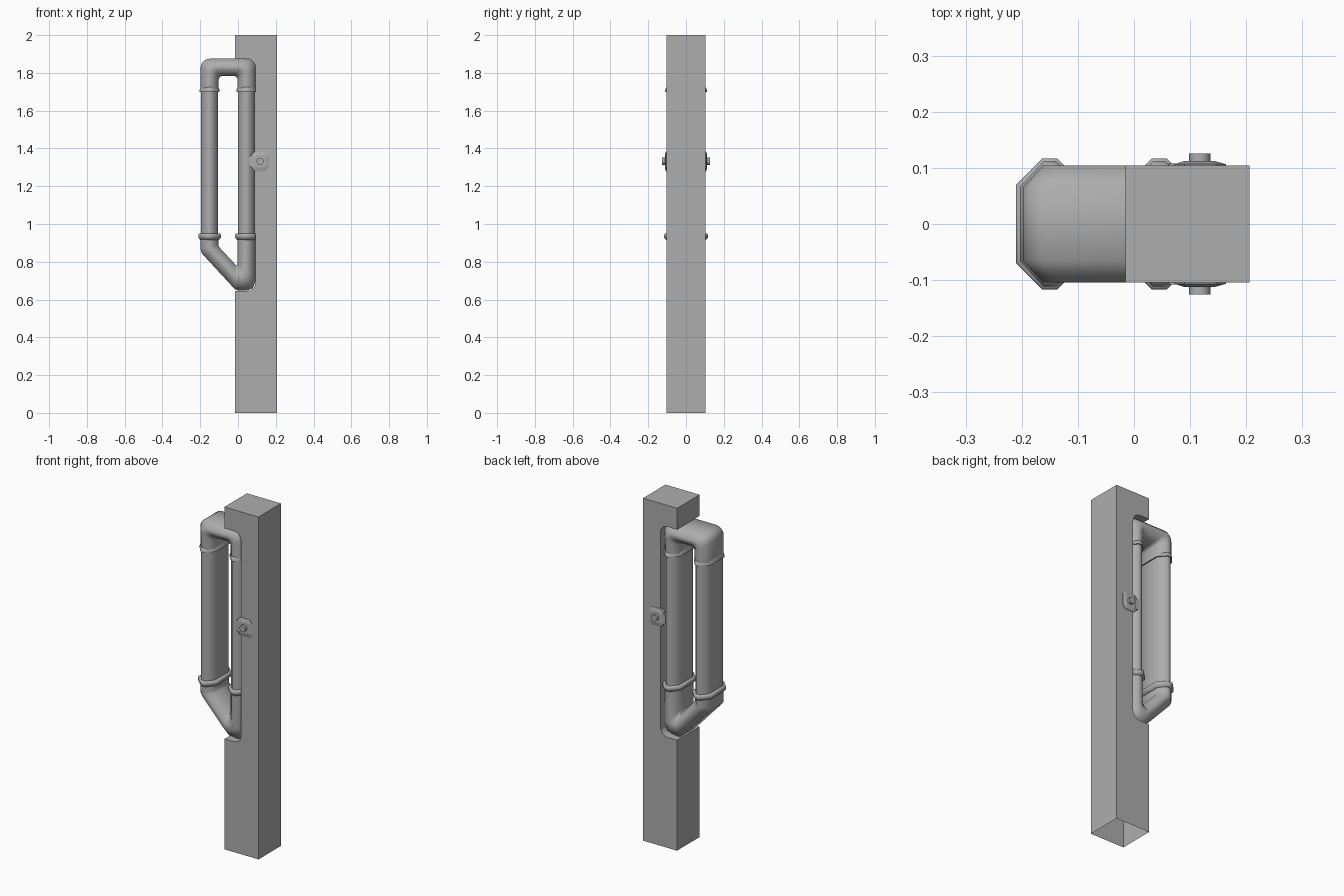
import bpy, bmesh, math
from mathutils import Vector

if "Cube" in bpy.data.objects:
    bpy.data.objects.remove(bpy.data.objects["Cube"])

GREY = bpy.data.materials.new("dark_grey")
GREY.diffuse_color = (.42, .42, .42, 1)
GREY.use_nodes = True
GREY.node_tree.nodes["Principled BSDF"].inputs["Base Color"].default_value = GREY.diffuse_color


def finish(name, bm, smooth=None):
    bmesh.ops.recalc_face_normals(bm, faces=bm.faces)
    me = bpy.data.meshes.new(name)
    bm.to_mesh(me)
    bm.free()
    me.materials.append(GREY)
    ob = bpy.data.objects.new(name, me)
    bpy.context.collection.objects.link(ob)
    if smooth:
        bpy.ops.object.select_all(action='DESELECT')
        ob.select_set(True)
        bpy.context.view_layer.objects.active = ob
        bpy.ops.object.shade_smooth_by_angle(angle=math.radians(smooth))
    return ob


def loft(name, rings, smooth=None):
    """Skin a list of equal-length rings and close both ends."""
    bm = bmesh.new()
    vs = [[bm.verts.new(p) for p in r] for r in rings]
    n = len(vs[0])
    for a, b in zip(vs, vs[1:]):
        for i in range(n):
            j = (i + 1) % n
            bm.faces.new((a[i], a[j], b[j], b[i]))
    bm.faces.new(vs[0])
    bm.faces.new(vs[-1])
    return finish(name, bm, smooth)


def arc(cx, cz, r, a0, a1, n=5):
    return [(cx + r * math.cos(math.radians(a0 + (a1 - a0) * i / (n - 1))),
             cz + r * math.sin(math.radians(a0 + (a1 - a0) * i / (n - 1)))) for i in range(n)]


# Flattened octagon section: t runs from outer (0) to inner (1) side of the bend
SECTION = [(0, -.065), (.36, -.104), (.64, -.104), (1, -.065),
           (1, .065), (.64, .104), (.36, .104), (0, .065)]


def bend(name, outer, inner):
    rings = []
    for o, i in zip(outer, inner):
        rings.append([Vector((o[0] + (i[0] - o[0]) * t, y, o[1] + (i[1] - o[1]) * t))
                      for t, y in SECTION])
    return loft(name, rings, 65)


def oct_ring(cx, z, hx, hy, c=.04):
    fx = max(hx - c, .012)
    return [Vector(p) for p in (
        (cx - hx, -hy + c, z), (cx - fx, -hy, z), (cx + fx, -hy, z), (cx + hx, -hy + c, z),
        (cx + hx, hy - c, z), (cx + fx, hy, z), (cx - fx, hy, z), (cx - hx, hy - c, z))]


# Post with rounded side notch, open underneath
NX, ZB, ZT, R = .093, .645, 1.876, .047
profile = [(-.015, 0), (.2055, 0), (.2055, 2), (-.015, 2), (-.015, ZT)]
profile += arc(NX - R, ZT - R, R, 90, 0) + arc(NX - R, ZB + R, R, 0, -90) + [(-.015, ZB)]
post = loft("post", [[Vector((x, y, z)) for x, z in profile] for y in (-.104, .104)])
bm = bmesh.new()
bm.from_mesh(post.data)
bottom = [f for f in bm.faces if all(v.co.z < .001 for v in f.verts)]
bmesh.ops.delete(bm, geom=bottom, context='FACES_ONLY')
bm.to_mesh(post.data)
bm.free()

# Straight tubes and their collars
for side, cx in (("left", -.15), ("right", .045)):
    loft(side + "_tube", [oct_ring(cx, z, .045, .103) for z in (.9, 1.75)], 65)
    loft(side + "_upper_collar", [oct_ring(cx, z, hx, hy, .045) for z, hx, hy in
         ((1.7, .053, .111), (1.71, .053, .111), (1.725, .047, .104))], 65)
    loft(side + "_lower_collar", [oct_ring(cx, z, hx, hy, .047) for z, hx, hy in
         ((.915, .049, .105), (.928, .06, .117), (.944, .06, .117), (.949, .054, .111))], 65)

# Top U-bend
outer = [(-.198, 1.7)] + arc(-.15, 1.827, .048, 180, 90) + arc(.045, 1.827, .048, 90, 0) + [(.093, 1.7)]
inner = [(-.102, 1.7)] + arc(-.084, 1.765, .018, 180, 90) + arc(-.021, 1.765, .018, 90, 0) + [(-.003, 1.7)]
bend("top_bend", outer, inner)

# Bottom slanted bend
outer = [(-.198, .935), (-.198, .865), (-.195, .852), (-.185, .837), (-.025, .664),
         (-.013, .653), (.004, .647), (.045, .647), (.078, .66), (.092, .693), (.092, .935)]
inner = [(-.104, .935), (-.104, .893), (-.102, .884), (-.097, .875), (-.018, .79),
         (-.012, .784), (-.008, .78), (-.005, .782), (-.004, .788), (-.003, .80), (-.003, .935)]
bend("bottom_bend", outer, inner)


def plate(hx, hz, c, cx, y, cz=1.332):
    return [Vector((cx + x, y, cz + z)) for x, z in (
        (-hx + c, -hz), (hx - c, -hz), (hx, -hz + c), (hx, hz - c),
        (hx - c, hz), (-hx + c, hz), (-hx, hz - c), (-hx, -hz + c))]


# Latch plates with bolts on both faces
for side, s in (("front", -1), ("back", 1)):
    loft(side + "_latch_plate", [plate(.046, .053, .018, .118, s * .09),
                                 plate(.046, .053, .018, .118, s * .1065),
                                 plate(.028, .032, .008, .117, s * .112)])
    loft(side + "_latch_tongue", [plate(.03, .03, .006, .088, s * y) for y in (.09, .108)])
    loft(side + "_latch_bolt", [[Vector((x, s * y, z)) for x, z in arc(.117, 1.332, .019, 0, 330, 12)]
                                for y in (.1, .126)], 40)
